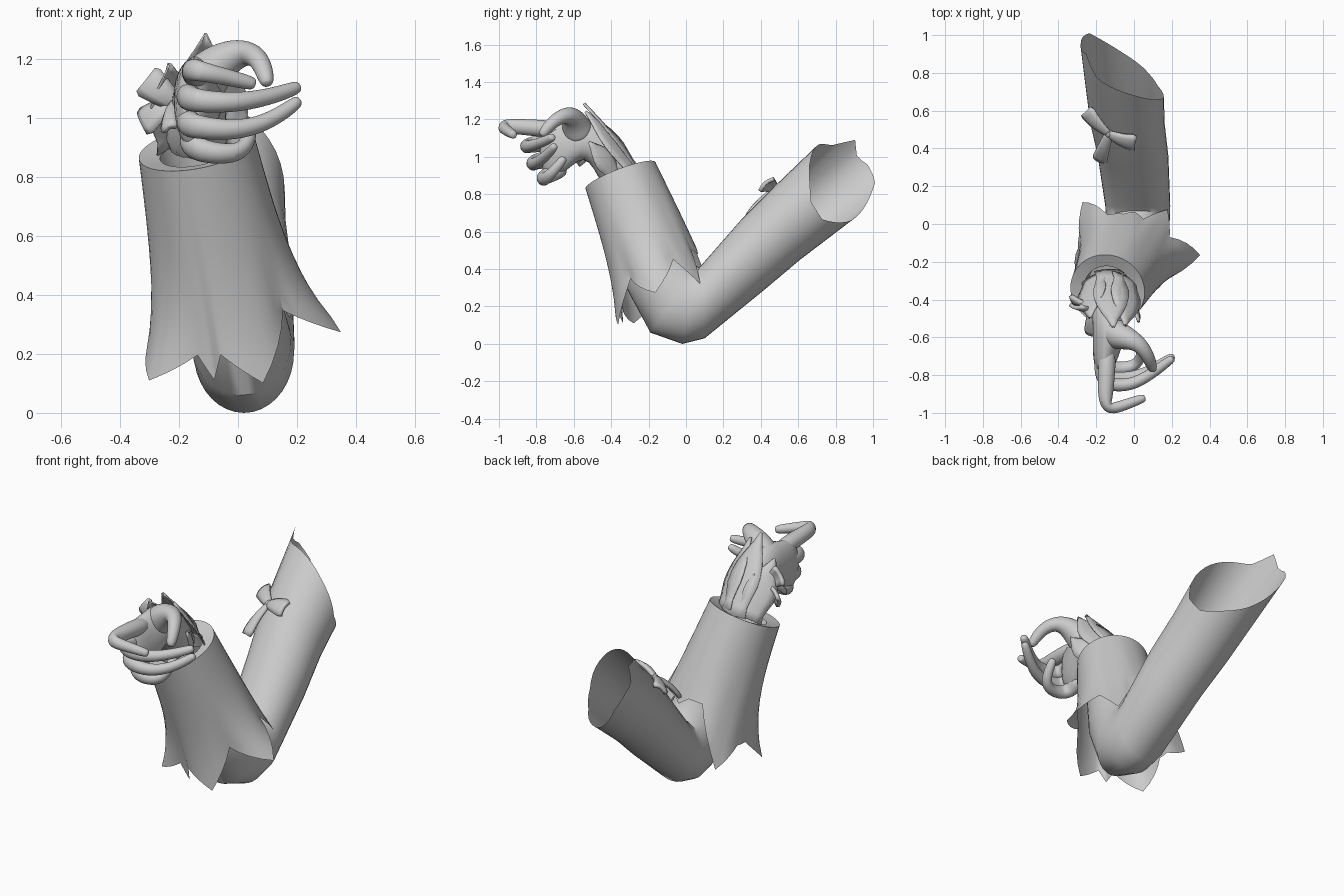
import bpy, bmesh, math
from mathutils import Vector

if "Cube" in bpy.data.objects:
    bpy.data.objects.remove(bpy.data.objects["Cube"], do_unlink=True)

grey = bpy.data.materials.new("plain_grey")
grey.use_nodes = True
COLOUR = (0.6, 0.6, 0.6, 1)
grey.diffuse_color = COLOUR
grey.node_tree.nodes["Principled BSDF"].inputs["Base Color"].default_value = COLOUR


def loft(name, rings, closed=True, cap_start=False, cap_end=False, subdiv=0, thick=0):
    """Skin a list of equally long point rows."""
    bm = bmesh.new()
    rows = [[bm.verts.new(p) for p in ring] for ring in rings]
    n = len(rows[0])
    for a, b in zip(rows, rows[1:]):
        for i in range(n if closed else n - 1):
            j = (i + 1) % n
            bm.faces.new((a[i], a[j], b[j], b[i]))
    if cap_start:
        bm.faces.new(rows[0][::-1])
    if cap_end:
        bm.faces.new(rows[-1])
    bmesh.ops.recalc_face_normals(bm, faces=bm.faces)
    mesh = bpy.data.meshes.new(name)
    bm.to_mesh(mesh)
    bm.free()
    mesh.materials.append(grey)
    obj = bpy.data.objects.new(name, mesh)
    bpy.context.collection.objects.link(obj)
    if thick:
        mod = obj.modifiers.new("thickness", "SOLIDIFY")
        mod.thickness = thick
        mod.offset = 0
    if subdiv:
        mod = obj.modifiers.new("rounding", "SUBSURF")
        mod.levels = mod.render_levels = subdiv
    bpy.ops.object.select_all(action="DESELECT")
    obj.select_set(True)
    bpy.context.view_layer.objects.active = obj
    bpy.ops.object.shade_smooth_by_angle(angle=math.radians(40))
    return obj


def oval(upper, lower, cx, rx, n=36):
    """Oval ring through an upper and a lower (y, z) point."""
    u, l = Vector((cx, *upper)), Vector((cx, *lower))
    mid, half = (u + l) / 2, (u - l) / 2
    angles = [2 * math.pi * i / n for i in range(n)]
    return [mid + half * math.sin(a) + Vector((rx * math.cos(a), 0, 0)) for a in angles]


def finger(name, points, radii, n=10):
    pts = [Vector(p) for p in points]
    rings, side = [], Vector((0.2, 0.1, 1))
    for i, p in enumerate(pts):
        d = (pts[min(i + 1, len(pts) - 1)] - pts[max(i - 1, 0)]).normalized()
        side = (side - d * side.dot(d)).normalized()
        up = d.cross(side)
        rings.append([p + radii[i] * (side * math.cos(a) + up * math.sin(a))
                      for a in (2 * math.pi * k / n for k in range(n))])
    return loft(name, rings, cap_start=True, cap_end=True, subdiv=2)


def pointed(k):
    return max(math.sin(math.pi * k ** 0.8), 0.85 * (1 - k), 0.06)


def flared(k):
    return (0.3 + 0.7 * k ** 0.7) * (1 if k < 0.95 else 0.8)


def leaf(name, base, tip, width, normal, outline, bulge, thick):
    """Bent petal with a raised middle, from base to tip."""
    b, t, nrm = Vector(base), Vector(tip), Vector(normal).normalized()
    side = (t - b).cross(nrm).normalized()
    nrm = side.cross(t - b).normalized()
    rows = []
    for i in range(9):
        k = i / 8
        mid = b.lerp(t, k) + nrm * bulge * math.sin(math.pi * k)
        rows.append([mid + side * width / 2 * outline(k) * c + nrm * bulge * (1 - c * c)
                     for c in (-1, -0.5, 0, 0.5, 1)])
    return loft(name, rows, closed=False, thick=thick)


# Sleeve: forearm, bent elbow and upper arm with a slanted, jagged opening
sleeve = [
    oval((-0.13, 0.78), (-0.43, 0.66), -0.09, 0.16),
    oval((0.00, 0.50), (-0.33, 0.32), -0.03, 0.17),
    oval((0.05, 0.42), (-0.19, 0.06), 0.01, 0.17),
    oval((0.07, 0.41), (-0.02, 0.00), 0.02, 0.17),
    oval((0.09, 0.43), (0.10, 0.03), 0.02, 0.172),
    oval((0.30, 0.67), (0.42, 0.29), -0.005, 0.187),
    oval((0.46, 0.83), (0.61, 0.45), -0.035, 0.197),
]
along = Vector((-0.05, 0.77, 0.64))
# how far the rim reaches past the end at each angle
reach = [(0, -.13), (45, -.08), (90, 0), (118, .05), (132, .09), (150, .22), (172, .20),
         (192, .25), (218, .26), (240, .19), (270, .09), (300, .0), (330, -.10), (360, -.13)]
opening = oval((0.70, 1.06), (0.84, 0.62), -0.06, 0.212)
for i, p in enumerate(opening):
    a = 360 * i / len(opening)
    for (a0, r0), (a1, r1) in zip(reach, reach[1:]):
        if a0 <= a < a1:
            opening[i] = p + along * (r0 + (r1 - r0) * (a - a0) / (a1 - a0))
sleeve.append(opening)
loft("sleeve", sleeve, cap_start=True)

# Wide cuff: flat rim, flared body and pointed petals
top = Vector((-0.14, -0.35, 0.90))
axis = Vector((0.12, 0.23, -0.60)).normalized()
across = (Vector((1, 0, 0)) - axis * axis.x).normalized()
back = axis.cross(across)
if back.y < 0:
    back = -back
# angle, length and radius of petal tips and notches
edge = [(-175, .64, .28), (-144, .72, .37), (-116, .65, .27), (-106, .74, .28),
        (-98, .65, .28), (-74, .77, .31), (-38, .58, .24), (-8, .73, .365),
        (24, .57, .25), (46, .74, .265), (66, .53, .23), (80, .56, .24), (92, .51, .24),
        (112, .50, .25), (148, .80, .335), (172, .66, .28), (185, .64, .28)]
hem = []
for lo, hi in zip(edge, edge[1:]):
    for k in range(4):
        hem.append([p + (q - p) * k / 4 for p, q in zip(lo, hi)])


def cuff_point(angle, depth, radius):
    a = math.radians(angle)
    return top + axis * depth + (across * math.cos(a) + back * math.sin(a)) * radius


rings = [[cuff_point(a, d, r) for a, _, _ in hem] for d, r in ((0.12, 0.12), (0.015, 0.13), (0, 0.2))]
for k in range(1, 11):
    t = k / 10
    rings.append([cuff_point(a, s * t, 0.2 + 0.045 * t + (r - 0.245) * t ** 3.5) for a, s, r in hem])
loft("cuff", rings)

# Wrist and palm
palm = [
    oval((-0.25, 0.90), (-0.45, 0.83), -0.14, 0.12, 16),
    oval((-0.31, 1.03), (-0.49, 0.94), -0.14, 0.10, 16),
    oval((-0.43, 1.17), (-0.55, 1.00), -0.13, 0.09, 16),
    oval((-0.55, 1.23), (-0.61, 0.95), -0.13, 0.09, 16),
    oval((-0.66, 1.20), (-0.68, 0.89), -0.145, 0.075, 16),
    oval((-0.75, 1.19), (-0.74, 0.89), -0.155, 0.06, 16),
    oval((-0.79, 1.15), (-0.78, 0.93), -0.16, 0.03, 16),
]
loft("palm", palm, cap_start=True, cap_end=True, subdiv=1)

# Fingers and thumb
slim = (0.05, 0.048, 0.042, 0.036, 0.03, 0.026, 0.018)
finger("index_finger", [(-.14, -.64, 1.14), (-.145, -.80, 1.155), (-.155, -.95, 1.165),
                        (-.13, -.985, 1.16), (-.04, -.955, 1.14), (.04, -.925, 1.12),
                        (.06, -.92, 1.115)], slim)
finger("middle_finger", [(-.16, -.68, 1.08), (-.17, -.80, 1.07), (-.15, -.85, 1.06),
                         (-.02, -.86, 1.05), (.10, -.79, 1.07), (.19, -.72, 1.10),
                         (.21, -.71, 1.11)], slim)
finger("ring_finger", [(-.16, -.67, 1.00), (-.17, -.78, .98), (-.14, -.82, .97),
                       (-.01, -.82, .955), (.10, -.77, .985), (.19, -.71, 1.045),
                       (.21, -.70, 1.065)], slim)
finger("little_finger", [(-.15, -.64, .95), (-.16, -.72, .91), (-.12, -.77, .885),
                         (-.01, -.76, .875), (.035, -.72, .91), (.04, -.66, .98),
                         (.04, -.65, 1.00)], slim)
finger("thumb", [(-.13, -.56, 1.10), (-.09, -.59, 1.17), (-.02, -.61, 1.215), (.035, -.64, 1.225),
                 (.075, -.70, 1.20), (.095, -.755, 1.14), (.10, -.775, 1.11)],
       (0.095, 0.082, 0.06, 0.044, 0.037, 0.031, 0.02))

# Long glove petals around the wrist
for i, (base, tip, width) in enumerate([
        ((-0.13, -0.25, 0.91), (-0.11, -0.55, 1.28), 0.19),
        ((-0.21, -0.28, 0.90), (-0.23, -0.50, 1.18), 0.18),
        ((-0.05, -0.28, 0.92), (-0.05, -0.54, 1.24), 0.18),
        ((-0.04, -0.38, 0.90), (0.02, -0.52, 1.08), 0.13)]):
    leaf(f"wrist_petal_{i + 1}", base, tip, width,
         Vector(base) - Vector((-0.13, -0.40, 0.85)), pointed, 0.012, 0.006)


def bow(name, centre, ends, normal, widths):
    """Lobes and tails radiating from a round knot."""
    c = Vector(centre)
    for i, (end, w) in enumerate(zip(ends, widths)):
        leaf(f"{name}_loop_{i + 1}", c, end, w, normal, flared, 0.012, 0.02)
    bpy.ops.mesh.primitive_uv_sphere_add(segments=12, ring_count=8, radius=0.026, location=c)
    knot = bpy.context.object
    knot.name = f"{name}_knot"
    knot.data.materials.append(grey)
    bpy.ops.object.shade_smooth()


# Bows on the wrist and on the upper arm
bow("wrist_bow", (-0.21, -0.43, 1.05),
    [(-0.31, -0.43, 1.13), (-0.32, -0.40, 0.98), (-0.23, -0.58, 0.96)],
    (-0.5, -0.8, 0.3), (0.12, 0.11, 0.06))
bow("arm_bow", (-0.13, 0.48, 0.82),
    [(0.01, 0.43, 0.85), (-0.25, 0.60, 0.83), (-0.18, 0.34, 0.68)],
    (-0.35, -0.6, 0.75), (0.11, 0.10, 0.08))
